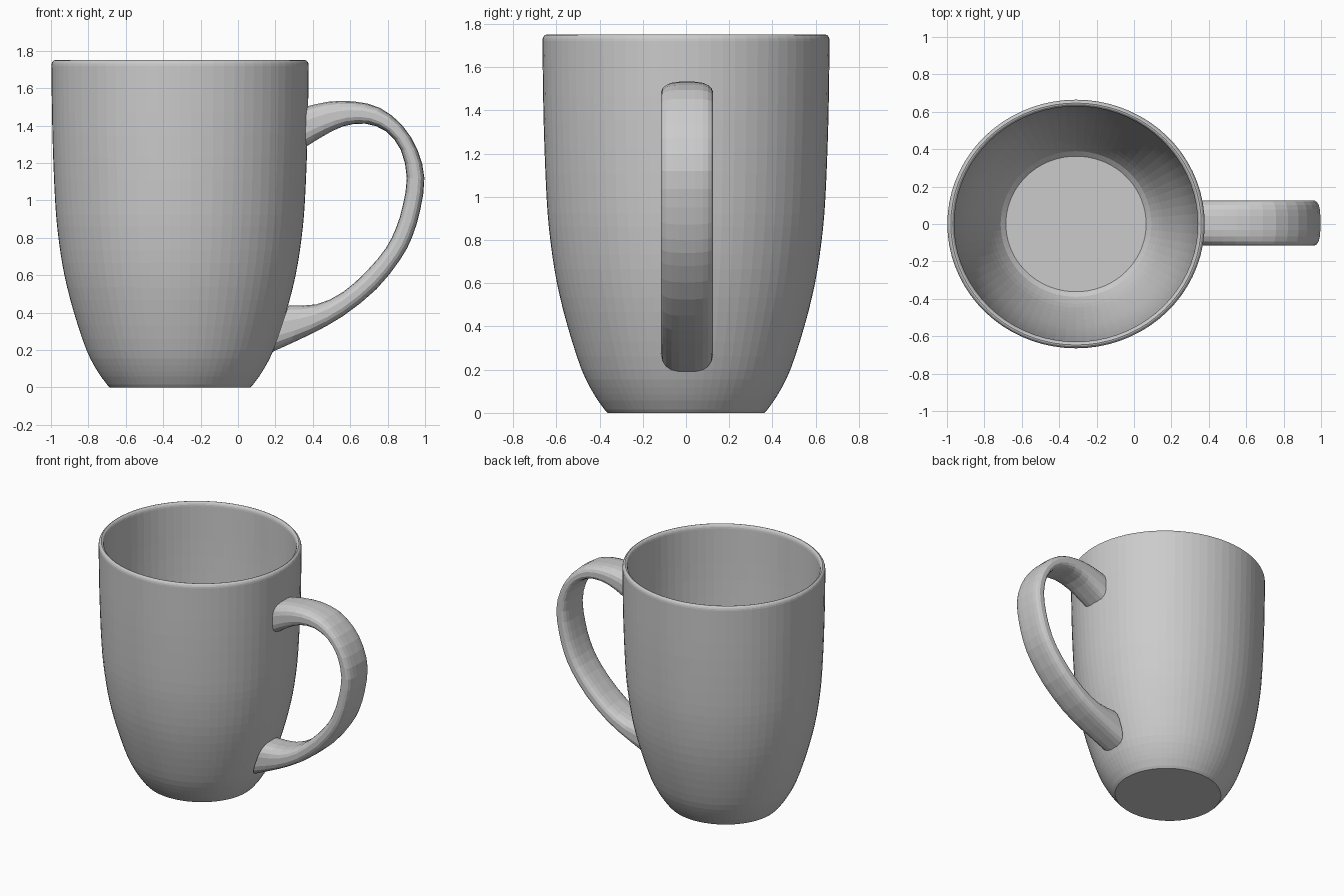
import bpy, bmesh, math
from mathutils import Vector

if "Cube" in bpy.data.objects:
    bpy.data.objects.remove(bpy.data.objects["Cube"])

CENTRE_X = -0.31   # axis of the cup
SEGMENTS = 72
WALL = 0.037

glaze = bpy.data.materials.new("grey_glaze")
glaze.use_nodes = True
GREY = (0.6, 0.6, 0.6, 1)
glaze.diffuse_color = GREY
glaze.node_tree.nodes["Principled BSDF"].inputs["Base Color"].default_value = GREY


def smooth_path(points, steps):
    """Catmull-Rom curve through the points."""
    pts = [Vector(p) for p in points]
    pts = [2 * pts[0] - pts[1]] + pts + [2 * pts[-1] - pts[-2]]
    out = []
    for a, b, c, d in zip(pts, pts[1:], pts[2:], pts[3:]):
        for i in range(steps):
            t = i / steps
            out.append(0.5 * (2 * b + (c - a) * t + (2 * a - 5 * b + 4 * c - d) * t ** 2
                              + (3 * b - a - 3 * c + d) * t ** 3))
    return out + [pts[-2]]


def loft(name, rings):
    """Skin a list of closed rings and cap both ends."""
    bm = bmesh.new()
    loops = [[bm.verts.new(p) for p in ring] for ring in rings]
    n = len(loops[0])
    for low, high in zip(loops, loops[1:]):
        for i in range(n):
            j = (i + 1) % n
            bm.faces.new((low[i], low[j], high[j], high[i]))
    bm.faces.new(loops[0])
    bm.faces.new(loops[-1])
    bmesh.ops.recalc_face_normals(bm, faces=bm.faces)
    mesh = bpy.data.meshes.new(name)
    bm.to_mesh(mesh)
    bm.free()
    mesh.materials.append(glaze)
    obj = bpy.data.objects.new(name, mesh)
    bpy.context.collection.objects.link(obj)
    return obj


# Cup: outer wall, rounded rim, inner wall and floor in one lathed profile
outer = smooth_path([(0.39, 0.015), (0.44, 0.085), (0.5, 0.2), (0.567, 0.4), (0.618, 0.6),
                     (0.65, 0.8), (0.668, 1.0), (0.682, 1.35), (0.688, 1.72)], 3)
rim_r = outer[-1].x - WALL / 2
rim = [Vector((rim_r + WALL / 2 * math.cos(a), 1.72 + 0.03 * math.sin(a)))
       for a in (math.pi * k / 8 for k in range(1, 8))]
inner = [Vector((p.x - WALL, p.y)) for p in reversed(outer) if p.y > 0.07]
profile = [Vector((0.375, 0))] + outer + rim + inner + [Vector((0.375, 0.06))]


def lathe_ring(p):
    angles = [2 * math.pi * i / SEGMENTS for i in range(SEGMENTS)]
    return [(CENTRE_X + p.x * math.cos(a), 0.966 * p.x * math.sin(a), p.y) for a in angles]


loft("cup", [lathe_ring(p) for p in profile])

# Handle: matching outer and inner edge points, joined by rounded-square sections
outer_edge = smooth_path([(0.355, 1.5), (0.48, 1.528), (0.62, 1.53), (0.76, 1.495), (0.88, 1.4),
                          (0.96, 1.27), (0.997, 1.12), (0.975, 0.95), (0.93, 0.8), (0.865, 0.68),
                          (0.74, 0.525), (0.56, 0.38), (0.38, 0.28), (0.185, 0.19)], 2)
inner_edge = smooth_path([(0.355, 1.28), (0.45, 1.34), (0.56, 1.395), (0.68, 1.41), (0.79, 1.37),
                          (0.87, 1.27), (0.902, 1.12), (0.88, 0.97), (0.845, 0.855), (0.79, 0.745),
                          (0.69, 0.625), (0.56, 0.51), (0.42, 0.445), (0.27, 0.44)], 2)


def handle_ring(out, inn, sides=20, power=0.65):
    mid, half = (out + inn) / 2, (out - inn) / 2
    ring = []
    for i in range(sides):
        a = 2 * math.pi * (i + 0.5) / sides
        c, s = math.cos(a), math.sin(a)
        p = mid + half * math.copysign(abs(c) ** power, c)
        ring.append((p.x, 0.005 + 0.122 * math.copysign(abs(s) ** power, s), p.y))
    return ring


loft("handle", [handle_ring(o, i) for o, i in zip(outer_edge, inner_edge)])
